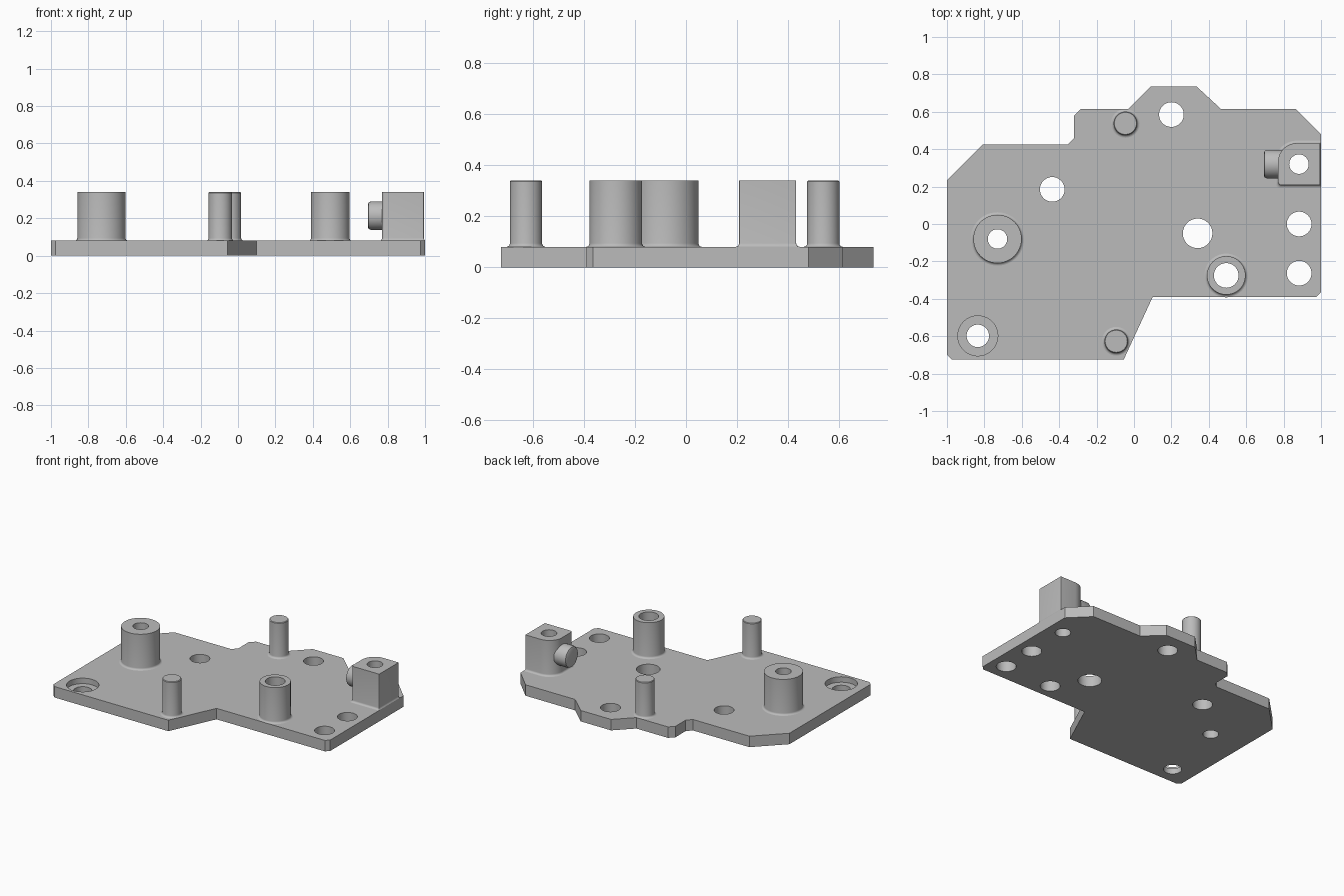
import bpy, bmesh, math
from mathutils import Matrix, Vector

cube = bpy.data.objects.get("Cube")
if cube:
    bpy.data.objects.remove(cube)

grey = bpy.data.materials.new("machined grey")
grey.use_nodes = True
COLOUR = (0.5, 0.5, 0.5, 1)
grey.diffuse_color = COLOUR
grey.node_tree.nodes["Principled BSDF"].inputs["Base Color"].default_value = COLOUR

PLATE, TOP, FLARE = 0.08, 0.34, 0.014


def finish(bm, name):
    """Turn a bmesh into a grey object."""
    bmesh.ops.remove_doubles(bm, verts=bm.verts, dist=1e-5)
    bmesh.ops.recalc_face_normals(bm, faces=bm.faces)
    mesh = bpy.data.meshes.new(name)
    bm.to_mesh(mesh)
    bm.free()
    mesh.materials.append(grey)
    obj = bpy.data.objects.new(name, mesh)
    bpy.context.collection.objects.link(obj)
    return obj


def lathe(bm, profile, at=(0, 0), closed=True, steps=48):
    """Spin (radius, z) points around a vertical axis."""
    pts = [bm.verts.new((at[0] + r, at[1], z)) for r, z in profile]
    edges = [bm.edges.new(p) for p in zip(pts, pts[1:])]
    if closed:
        edges.append(bm.edges.new((pts[-1], pts[0])))
    bmesh.ops.spin(bm, geom=pts + edges, cent=(*at, 0), axis=(0, 0, 1),
                   angle=math.tau, steps=steps, use_merge=True)


def loft(bm, rings):
    """Skin a stack of equal-length rings and cap both ends."""
    rings = [[bm.verts.new(p) for p in ring] for ring in rings]
    for low, high in zip(rings, rings[1:]):
        for i in range(len(low)):
            j = (i + 1) % len(low)
            bm.faces.new((low[i], low[j], high[j], high[i]))
    bm.faces.new(rings[0])
    bm.faces.new(rings[-1])


def flare_steps():
    """(outward offset, z) pairs of the concave fillet at the plate."""
    for i in range(5):
        a = i / 4 * math.pi / 2
        yield FLARE * (1 - math.sin(a)), PLATE + FLARE * (1 - math.cos(a))


def cut(obj, cutter):
    mod = obj.modifiers.new("cut", 'BOOLEAN')
    mod.operation, mod.solver, mod.object = 'DIFFERENCE', 'EXACT', cutter
    cutter.hide_render = True
    bpy.context.view_layer.objects.active = obj
    bpy.ops.object.modifier_apply(modifier=mod.name)


# Base plate
outline = [(-1, -0.7), (-0.975, -0.725), (-0.055, -0.725), (0.1, -0.39),
           (0.975, -0.39), (1, -0.365), (1, 0.48), (0.865, 0.615),
           (0.465, 0.615), (0.335, 0.735), (0.09, 0.735), (-0.03, 0.615),
           (-0.285, 0.615), (-0.32, 0.58), (-0.32, 0.46), (-0.355, 0.425),
           (-0.81, 0.425), (-1, 0.235)]
bm = bmesh.new()
loft(bm, [[(x, y, z) for x, y in outline] for z in (0, PLATE)])
plate = finish(bm, "base_plate")

# Through holes, including the counterbored one
BIG_POST, SMALL_POST, BLOCK = (-0.73, -0.08), (0.493, -0.275), (0.882, 0.32)
holes = [((0.2, 0.585), 0.066), ((-0.437, 0.185), 0.066), ((0.34, -0.05), 0.079),
         ((0.883, 0), 0.066), ((0.883, -0.263), 0.066),
         (BIG_POST, 0.052), (SMALL_POST, 0.066), (BLOCK, 0.052)]
bm = bmesh.new()
for at, r in holes:
    lathe(bm, [(0, -0.1), (r, -0.1), (r, 0.5), (0, 0.5)], at, closed=False)
lathe(bm, [(0, -0.1), (0.06, -0.1), (0.06, 0.04), (0.107, 0.04), (0.107, 0.5), (0, 0.5)],
      (-0.835, -0.598), closed=False)
cutter = finish(bm, "hole_cutter")
cut(plate, cutter)

# Hollow posts
parts = [plate]
for name, at, r, bore in (("large_post", BIG_POST, 0.129, 0.052),
                          ("small_post", SMALL_POST, 0.103, 0.066)):
    bm = bmesh.new()
    lathe(bm, [(bore, PLATE)] + [(r + d, z) for d, z in flare_steps()]
          + [(r, TOP), (bore, TOP)], at)
    parts.append(finish(bm, name))

# Solid locating pins
for name, at in (("back_pin", (-0.046, 0.538)), ("front_pin", (-0.095, -0.627))):
    bm = bmesh.new()
    lathe(bm, [(0, PLATE)] + [(0.063 + d, z) for d, z in flare_steps()]
          + [(0.063, TOP - 0.004), (0.059, TOP), (0, TOP)], at, closed=False)
    parts.append(finish(bm, name))

# Corner block with one large rounded corner
half = 0.112
section = []
for sx, sy, r in ((1, -1, 0.004), (1, 1, 0.004), (-1, 1, 0.1), (-1, -1, 0.02)):
    start = math.atan2(sy, sx) - math.pi / 4
    for i in range(9):
        a = start + i / 8 * math.pi / 2
        section.append(Vector((sx * (half - r) + r * math.cos(a),
                               sy * (half - r) + r * math.sin(a))))
bm = bmesh.new()
levels = list(flare_steps()) + [(0, TOP)]
loft(bm, [[(min(1, BLOCK[0] + p.x * (1 + d / half)),
            BLOCK[1] + p.y * (1 + d / half), z) for p in section] for d, z in levels])
block = finish(bm, "corner_block")
cut(block, cutter)
parts.append(block)
bpy.data.objects.remove(cutter)

# Side knob pointing left out of the block
bm = bmesh.new()
lathe(bm, [(0, 0), (0.076, 0), (0.076, 0.08), (0.071, 0.091), (0.06, 0.096), (0, 0.096)],
      closed=False)
bm.transform(Matrix.Translation((0.79, 0.32, 0.214)) @ Matrix.Rotation(-math.pi / 2, 4, 'Y'))
parts.append(finish(bm, "side_knob"))

# Smooth round walls, keep crisp edges
bpy.ops.object.select_all(action='DESELECT')
for part in parts:
    part.select_set(True)
bpy.context.view_layer.objects.active = plate
bpy.ops.object.shade_smooth_by_angle(angle=math.radians(30))
